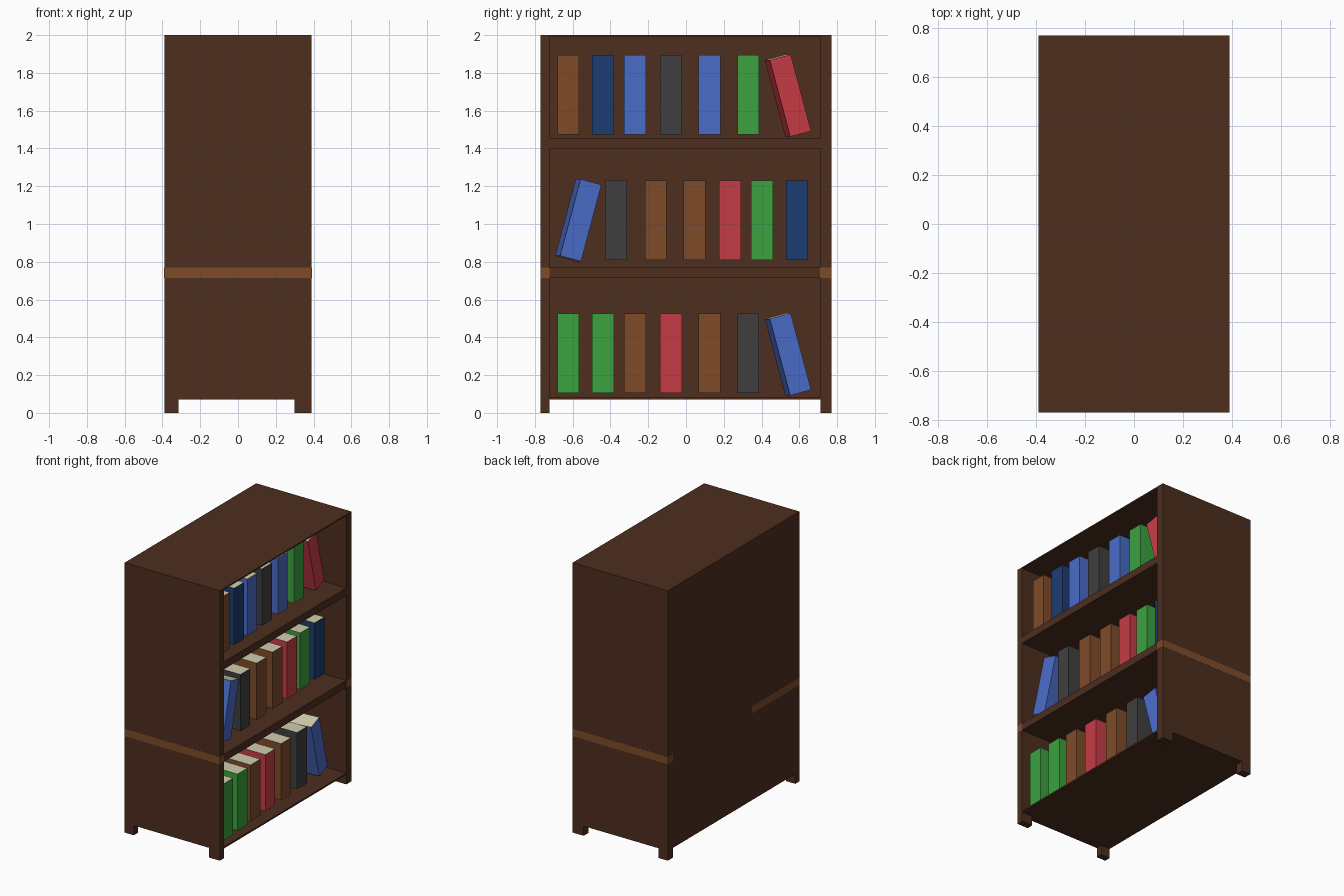
import bpy, bmesh, math
from mathutils import Matrix

if "Cube" in bpy.data.objects:
    bpy.data.objects.remove(bpy.data.objects["Cube"])


def material(name, hex_code):
    def lin(c):
        c /= 255
        return c / 12.92 if c <= 0.04045 else ((c + 0.055) / 1.055) ** 2.4
    m = bpy.data.materials.new(name)
    rgb = [lin(int(hex_code[i:i + 2], 16)) for i in (0, 2, 4)]
    m.diffuse_color = (*rgb, 1)
    m.use_nodes = True
    m.node_tree.nodes["Principled BSDF"].inputs["Base Color"].default_value = m.diffuse_color
    return m


MAT = {n: material(n, h) for n, h in dict(
    wood="4D2E1F", brown="7F4B29", navy="1C3C72", blue="4A6CC8", grey="3F3F3F",
    green="3BA23F", red="C63C46", pages="D2CDAE").items()}


def finish(bm, name, *mats):
    bmesh.ops.recalc_face_normals(bm, faces=bm.faces)
    mesh = bpy.data.meshes.new(name)
    bm.to_mesh(mesh)
    bm.free()
    for m in mats:
        mesh.materials.append(MAT[m])
    ob = bpy.data.objects.new(name, mesh)
    bpy.context.collection.objects.link(ob)
    return ob


def box(name, x, y, z, mat):
    bm = bmesh.new()
    size = Matrix.Diagonal((x[1] - x[0], y[1] - y[0], z[1] - z[0], 1))
    mid = Matrix.Translation([(a + b) / 2 for a, b in (x, y, z)])
    bmesh.ops.create_cube(bm, size=1, matrix=mid @ size)
    return finish(bm, name, mat)


def side_panel(name, y0, y1):
    # Side outline with a foot at each end
    outline = [(-.39, 0), (-.315, 0), (-.315, .072), (.30, .072),
               (.30, 0), (.39, 0), (.39, 2), (-.39, 2)]
    bm = bmesh.new()
    face = bm.faces.new([bm.verts.new((x, y0, z)) for x, z in outline])
    ext = bmesh.ops.extrude_face_region(bm, geom=[face])
    verts = [v for v in ext["geom"] if isinstance(v, bmesh.types.BMVert)]
    bmesh.ops.translate(bm, verts=verts, vec=(0, y1 - y0, 0))
    return finish(bm, name, "wood")


def book(name, colour, front_x, y, z, lean=0):
    # Cover colour on spine and sides, page colour on top, bottom and back
    depth = 0.3
    bm = bmesh.new()
    bmesh.ops.create_cube(bm, size=1, matrix=Matrix.Diagonal((depth, .115, .42, 1)))
    bm.normal_update()
    for f in bm.faces:
        if abs(f.normal.z) > .9 or f.normal.x < -.9:
            f.material_index = 1
    ob = finish(bm, name, colour, "pages")
    ob.location = (front_x - depth / 2, y, z)
    if lean:
        ob.rotation_euler = (math.radians(lean), 0, math.radians(5))


# Carcass
side_panel("front_side_panel", -.77, -.722)
side_panel("rear_side_panel", .711, .77)
inner = (-.722, .711)
box("back_panel", (-.39, -.375), inner, (.072, 2), "wood")
box("top_panel", (-.39, .39), inner, (1.99, 2), "wood")
box("floor_panel", (-.39, .39), inner, (.072, .084), "wood")
box("lower_shelf", (-.375, .39), inner, (.715, .77), "wood")
box("upper_shelf", (-.375, .39), inner, (1.40, 1.455), "wood")

# Lighter band around both sides, fading out along the back
box("front_side_band", (-.391, .391), (-.771, -.7215), (.715, .77), "brown")
box("rear_side_band", (-.391, .391), (.7105, .771), (.715, .77), "brown")
box("back_band", (-.391, -.385), (-.7215, -.2), (.715, .77), "brown")

# Books: row name, height of centre, spine position, y centres, colours, leaning book
outer_ys = [-.624, -.439, -.27, -.08, .125, .33]
rows = [
    ("bottom", .315, .352, outer_ys,
     ["green", "green", "brown", "red", "brown", "grey"], ("blue", .54, .31, 15)),
    ("middle", 1.02, .332, [-.37, -.16, .045, .233, .402, .587],
     ["grey", "brown", "brown", "red", "green", "navy"], ("blue", -.57, 1.02, -15)),
    ("top", 1.685, .325, outer_ys,
     ["brown", "navy", "blue", "grey", "blue", "green"], ("red", .54, 1.68, 15)),
]
for row, z, fx, ys, colours, (lean_col, ly, lz, angle) in rows:
    for i, (y, c) in enumerate(zip(ys, colours), 1):
        book(f"{row}_book_{i}", c, fx - .065 * (y + .57), y, z)
    book(f"{row}_leaning_book", lean_col, fx - .065 * (ly + .57), ly, lz, angle)
